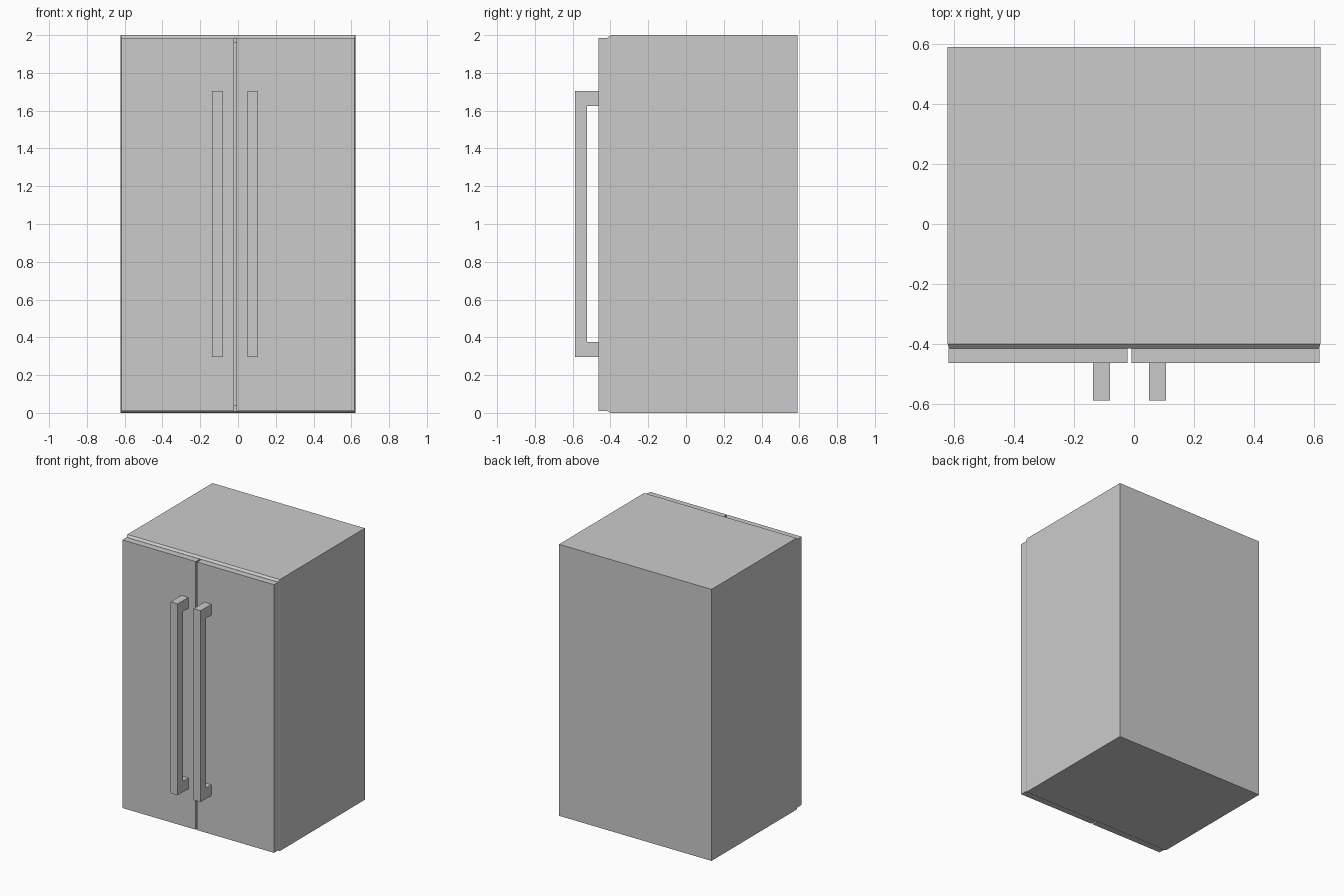
import bpy, bmesh

if "Cube" in bpy.data.objects:
    bpy.data.objects.remove(bpy.data.objects["Cube"])

SEAM_X = -0.015          # centre of the gap between the doors
BACK, DOOR_BACK, DOOR_FRONT = 0.59, -0.415, -0.463


def finish(name, bm):
    bmesh.ops.recalc_face_normals(bm, faces=bm.faces)
    mesh = bpy.data.meshes.new(name)
    bm.to_mesh(mesh)
    bm.free()
    obj = bpy.data.objects.new(name, mesh)
    bpy.context.collection.objects.link(obj)
    return obj


def loft(name, rings):
    """Skin a chain of rings with equal point counts and cap both ends."""
    bm = bmesh.new()
    loops = [[bm.verts.new(p) for p in ring] for ring in rings]
    n = len(loops[0])
    for a, b in zip(loops, loops[1:]):
        for i in range(n):
            j = (i + 1) % n
            bm.faces.new((a[i], a[j], b[j], b[i]))
    bm.faces.new(loops[0])
    bm.faces.new(loops[-1])
    return finish(name, bm)


def rect(y, x0, x1, z0, z1):
    return [(x0, y, z0), (x1, y, z0), (x1, y, z1), (x0, y, z1)]


# Cabinet: box with a sloped front rim, hollow behind the doors
loft("cabinet", [
    rect(BACK, -0.621, 0.621, 0.0, 2.0),
    rect(-0.40, -0.621, 0.621, 0.0, 2.0),
    rect(DOOR_BACK, -0.617, 0.617, 0.008, 1.986),
    rect(DOOR_BACK, -0.58, 0.58, 0.04, 1.96),
    rect(BACK - 0.04, -0.58, 0.58, 0.04, 1.96),
])

# Doors: two panels separated by a narrow seam
for side, x0, x1 in (("left", -0.618, -0.021), ("right", -0.009, 0.618)):
    loft(side + "_door", [rect(DOOR_BACK, x0, x1, 0.01, 1.985),
                          rect(DOOR_FRONT, x0, x1, 0.01, 1.985)])

# Handles: bracket profile extruded across, mirrored about the seam
GRIP_FRONT, GRIP_BACK = -0.588, -0.523
profile = [(DOOR_FRONT, 0.295), (GRIP_FRONT, 0.295), (GRIP_FRONT, 1.705), (DOOR_FRONT, 1.705),
           (DOOR_FRONT, 1.625), (GRIP_BACK, 1.625), (GRIP_BACK, 0.375), (DOOR_FRONT, 0.375)]
for side, s in (("left", -1), ("right", 1)):
    loft(side + "_handle", [[(SEAM_X + s * d, y, z) for y, z in profile]
                            for d in (0.065, 0.122)])
